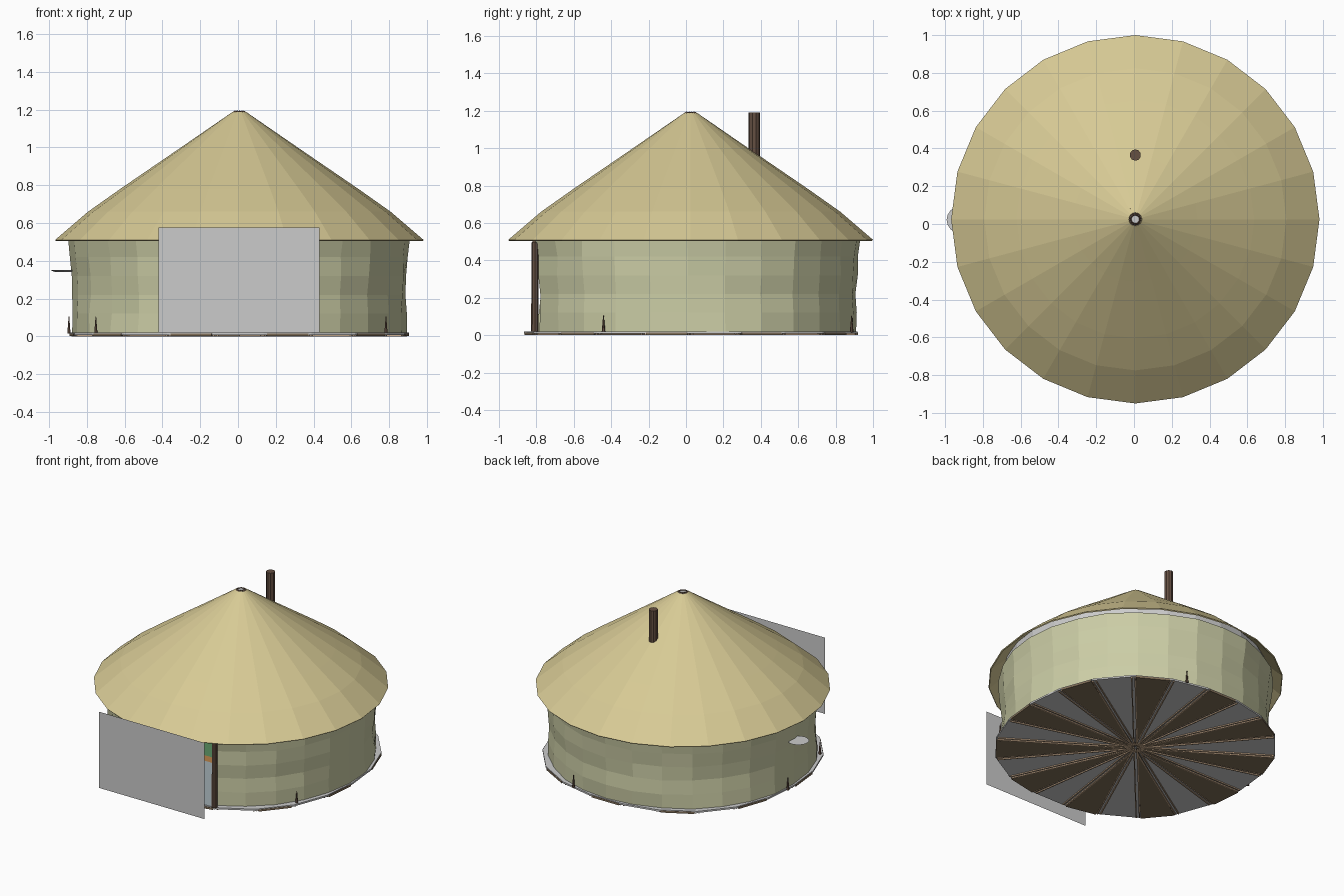
import bpy, bmesh, math, random
from mathutils import Vector

if "Cube" in bpy.data.objects:
    bpy.data.objects.remove(bpy.data.objects["Cube"])

random.seed(4)
CX, CY = 0.007, 0.025
sin, cos, rad = math.sin, math.cos, math.radians


def mat(name, r, g, b):
    m = bpy.data.materials.new(name)
    m.diffuse_color = (r, g, b, 1)
    m.use_nodes = True
    m.node_tree.nodes["Principled BSDF"].inputs["Base Color"].default_value = m.diffuse_color
    return m


THATCH = mat("roof_cloth", .68, .59, .30)
FELT = mat("wall_felt", .60, .61, .38)
WOOD = mat("dark_wood", .13, .08, .055)
BOARD = mat("floor_board", .22, .16, .10)
BEAM = mat("pale_beam", .60, .42, .27)
GREEN = mat("green_paint", .15, .42, .18)
ORANGE = mat("orange_paint", .75, .35, .10)
BLUE = mat("pale_blue_paint", .55, .65, .70)


def make(name, verts, faces, material=None):
    me = bpy.data.meshes.new(name)
    me.from_pydata(verts, [], faces)
    bm = bmesh.new()
    bm.from_mesh(me)
    bmesh.ops.recalc_face_normals(bm, faces=bm.faces)
    bm.to_mesh(me)
    bm.free()
    ob = bpy.data.objects.new(name, me)
    bpy.context.collection.objects.link(ob)
    if material:
        me.materials.append(material)
    return ob


def polar(r, a, z):
    return (CX + r * cos(a), CY + r * sin(a), z)


def grid(name, rows, material=None, closed=True):
    """Skin a list of equally long vertex rows."""
    n = len(rows[0])
    verts = [v for row in rows for v in row]
    faces = [(j * n + i, j * n + (i + 1) % n, (j + 1) * n + (i + 1) % n, (j + 1) * n + i)
             for j in range(len(rows) - 1) for i in range(n if closed else n - 1)]
    return make(name, verts, faces, material)


def rod(name, a, b, r1, r2, material=None, sides=8):
    a, b = Vector(a), Vector(b)
    bpy.ops.mesh.primitive_cone_add(vertices=sides, radius1=r1, radius2=r2,
                                    depth=(b - a).length, location=(a + b) / 2)
    ob = bpy.context.object
    ob.name = name
    ob.rotation_euler = (b - a).to_track_quat('Z', 'Y').to_euler()
    if material:
        ob.data.materials.append(material)
    return ob


def box(name, loc, size, material=None, turn=0):
    bpy.ops.mesh.primitive_cube_add(size=1, location=loc, rotation=(0, 0, turn))
    ob = bpy.context.object
    ob.name = name
    ob.scale = size
    if material:
        ob.data.materials.append(material)
    return ob


def thicken(ob, t):
    m = ob.modifiers.new("thickness", 'SOLIDIFY')
    m.thickness = t
    m.offset = -1


# Roof: 24-sided cone with a steeper skirt and a small smoke hole
roof = grid("roof", [[polar(r, rad(15 * i), z) for i in range(24)] for r, z in
                     [(.975, .51), (.80, .66), (.63, .78), (.33, .985), (.035, 1.188)]], THATCH)
thicken(roof, .008)

# Wall: faceted felt with a slightly drawn-in waist, open at the front
wall_rows = []
for z, r in [(.02, .888), (.12, .886), (.22, .882), (.32, .888), (.42, .896), (.515, .905)]:
    wall_rows.append([polar(r + random.uniform(-.006, .008), rad(-66 + 13 * i), z)
                      for i in range(25)])
wall = grid("wall", wall_rows, FELT, closed=False)
thicken(wall, .012)

# Grey lining that shows between wall top and roof
grid("wall_lining", [[polar(.872, rad(-66 + 13 * i), z) for i in range(25)]
                     for z in (.02, .585)], closed=False)


# Floor: softly squared round deck of 22 wedges on radial beams
def floor_r(a):
    return .898 + .036 * sin(2 * a) ** 2


N = 22
angles = [2 * math.pi * i / N for i in range(N)]
rim = [[polar(floor_r(a), a, z) for a in angles] for z in (.008, .02)]
make("floor_deck", rim[0] + rim[1],
     [tuple(range(N)), tuple(range(N, 2 * N))] +
     [(i, (i + 1) % N, N + (i + 1) % N, N + i) for i in range(N)])
for i, a in enumerate(angles):
    b = a + 2 * math.pi / N
    if i % 2:
        w = [polar(r, t, z) for z in (.001, .015) for r, t in
             ((.01, a), (floor_r(a), a + .02), (floor_r(b), b - .02))]
        make("floor_wedge", w, [(0, 1, 2), (3, 4, 5), (0, 1, 4, 3), (1, 2, 5, 4), (2, 0, 3, 5)],
             BOARD)
    L = floor_r(a) - .04
    for s in (-1, 1):
        x, y, _ = polar(.03 + L / 2, a, 0)
        box("floor_beam", (x - s * .011 * sin(a), y + s * .011 * cos(a), .005),
            (L, .008, .01), BEAM, a)

# Rafters meeting in a star at the crown
for i in range(14):
    a = 2 * math.pi * (i + .5) / 14
    rod("rafter", polar(.86, a, .575), polar(.10, a, 1.11), .010, .008, WOOD, 6)
    rod("crown_spike", polar(.02, a, 1.188), polar(.062, a, 1.168), .008, .001, WOOD, 5)
rod("crown_cap", (CX, CY, 1.170), (CX, CY, 1.188), .03, .03, None, 12)

# Chimney pipe and stove
rod("chimney", (.007, .365, .25), (.007, .365, 1.19), .03, .03, WOOD, 10)
box("stove", (.007, .365, .15), (.22, .22, .26))

# Doorway: posts, lintel and painted door
for s in (-1, 1):
    rod("door_post", (CX + s * .37, -.808, .02), (CX + s * .37, -.808, .495), .02, .018, WOOD)
rod("door_lintel", (CX - .37, -.808, .495), (CX + .37, -.808, .495), .015, .015, WOOD)
for name, z0, z1, m in (("door_lower_panel", .02, .34, BLUE), ("door_band", .34, .38, ORANGE),
                        ("door_upper_panel", .38, .49, GREEN)):
    box(name, (CX, -.808, (z0 + z1) / 2), (.71, .012, z1 - z0), m)

# Flat grey awning sheet standing in front of the door
make("front_sheet", [(-.42, -1, .02), (.432, -1, .02), (.432, -1, .575), (-.42, -1, .575)],
     [(0, 1, 2, 3)])

# Tent pegs around the foot of the wall
for d in (-31, 72, 175, 213):
    a = rad(d)
    rod("peg", polar(.905, a, .015), polar(.905, a, .105), .01, .002, WOOD, 6)

# Small dish fixed to the left wall
rod("side_dish", (-.92, .022, .341), (-.92, .022, .351), .05, .072, None, 16)
